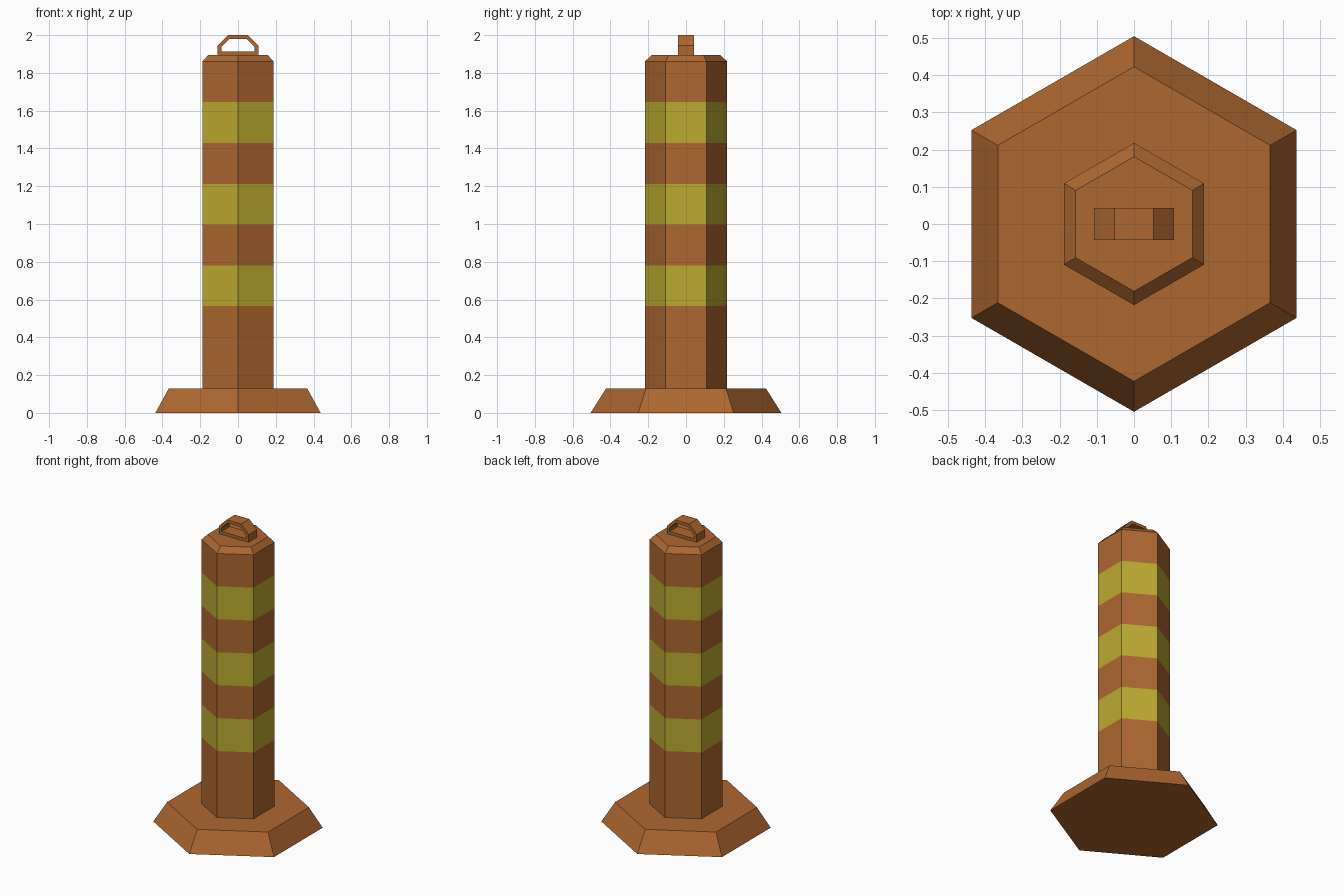
import bpy
from math import pi, sin, cos

cube = bpy.data.objects.get("Cube")
if cube:
    bpy.data.objects.remove(cube)


def material(name, rgb):
    m = bpy.data.materials.new(name)
    m.use_nodes = True
    colour = (*rgb, 1)
    m.diffuse_color = colour
    m.node_tree.nodes["Principled BSDF"].inputs["Base Color"].default_value = colour
    return m


ORANGE = material("burnt_orange", (0.42, 0.135, 0.030))
YELLOW = material("reflective_yellow", (0.50, 0.40, 0.030))


def add_object(name, verts, faces, mats):
    mesh = bpy.data.meshes.new(name)
    mesh.from_pydata(verts, [], faces)
    for m in mats:
        mesh.materials.append(m)
    obj = bpy.data.objects.new(name, mesh)
    bpy.context.collection.objects.link(obj)
    return obj


def hex_lathe(name, profile, mats):
    """Six-sided solid from (radius, height) rings, points along y."""
    n = 6
    verts = [(r * sin(2 * pi * k / n), -r * cos(2 * pi * k / n), z)
             for r, z in profile for k in range(n)]
    faces = [tuple(reversed(range(n))),
             tuple(range(len(verts) - n, len(verts)))]
    for i in range(len(profile) - 1):
        for k in range(n):
            a, b = i * n + k, i * n + (k + 1) % n
            faces.append((a, b, b + n, a + n))
    return add_object(name, verts, faces, mats)


# Sloped foot
hex_lathe("base", [(0.505, 0), (0.423, 0.13)], [ORANGE])

# Post with bevelled top; stripe edges are evenly spaced rings
STRIPE_START, STRIPE = 0.565, 0.216
R = 0.218
edges = [(R, STRIPE_START + STRIPE * i) for i in range(6)]
post = hex_lathe("post", [(R, 0.13)] + edges + [(R, 1.86), (0.181, 1.895)],
                 [ORANGE, YELLOW])
for face in post.data.polygons:
    band = (face.center.z - STRIPE_START) / STRIPE
    if 0 < band < 5 and int(band) % 2 == 0:
        face.material_index = 1

# Carrying handle: closed loop between an outer and an inner outline
half = 0.043
outer = [(-0.108, 1.895), (0.108, 1.895), (0.108, 1.945),
         (0.053, 2.0), (-0.053, 2.0), (-0.108, 1.945)]
inner = [(-0.088, 1.914), (0.088, 1.914), (0.088, 1.937),
         (0.045, 1.98), (-0.045, 1.98), (-0.088, 1.937)]
n = len(outer)
verts = [(x, y, z) for y in (-half, half) for ring in (outer, inner) for x, z in ring]
faces = []
for k in range(n):
    j = (k + 1) % n
    faces += [(k, j, j + n, k + n),
              (k + 2 * n, k + 3 * n, j + 3 * n, j + 2 * n),
              (k, k + 2 * n, j + 2 * n, j),
              (k + n, j + n, j + 3 * n, k + 3 * n)]
add_object("handle", verts, faces, [ORANGE])
